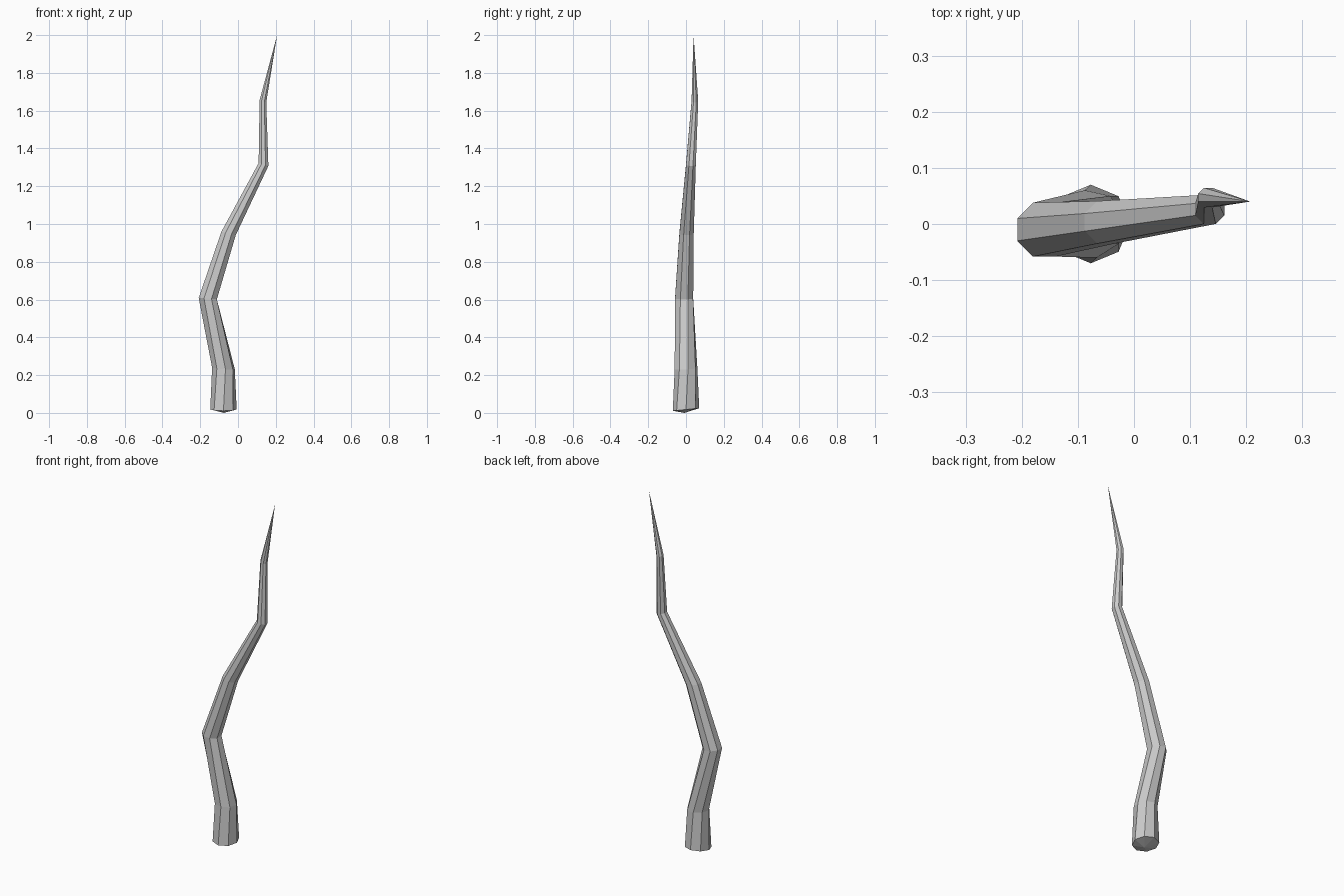
import bpy, bmesh
from math import sin, cos, pi, radians

if "Cube" in bpy.data.objects:
    bpy.data.objects.remove(bpy.data.objects["Cube"])

SIDES = 8
# centre x, y, z, radius, twist in degrees, slope along x, slope along y
RINGS = [
    (-0.077, 0.000, 0.018, 0.070, 0, 0.00, 0.10),
    (-0.077, 0.000, 0.235, 0.061, 10, -0.08, 0.05),
    (-0.160, -0.010, 0.605, 0.052, 22.5, -0.08, 0.00),
    (-0.050, 0.003, 0.950, 0.041, 22.5, -0.25, 0.00),
    (0.135, 0.026, 1.315, 0.028, 22.5, -0.28, 0.00),
    (0.132, 0.047, 1.650, 0.019, 22.5, -0.35, 0.00),
]
TIP = (0.207, 0.040, 2.0)
BASE = (-0.075, -0.008, 0.0)

bm = bmesh.new()

# Octagonal rings along the bent stem
loops = []
for x, y, z, r, twist, sx, sy in RINGS:
    loop = []
    for i in range(SIDES):
        a = 2 * pi * i / SIDES - pi / 2 + radians(twist)
        dx, dy = r * cos(a), r * sin(a)
        loop.append(bm.verts.new((x + dx, y + dy, z + sx * dx + sy * dy)))
    loops.append(loop)

# Side facets
for low, high in zip(loops, loops[1:]):
    for i in range(SIDES):
        j = (i + 1) % SIDES
        bm.faces.new((low[i], low[j], high[j], high[i]))

# Pointed tip and shallow pointed underside
tip, base = bm.verts.new(TIP), bm.verts.new(BASE)
for i in range(SIDES):
    j = (i + 1) % SIDES
    bm.faces.new((loops[-1][i], loops[-1][j], tip))
    bm.faces.new((loops[0][j], loops[0][i], base))

bmesh.ops.recalc_face_normals(bm, faces=bm.faces)
mesh = bpy.data.meshes.new("tapered_stem")
bm.to_mesh(mesh)
bm.free()
bpy.context.collection.objects.link(bpy.data.objects.new("tapered_stem", mesh))
